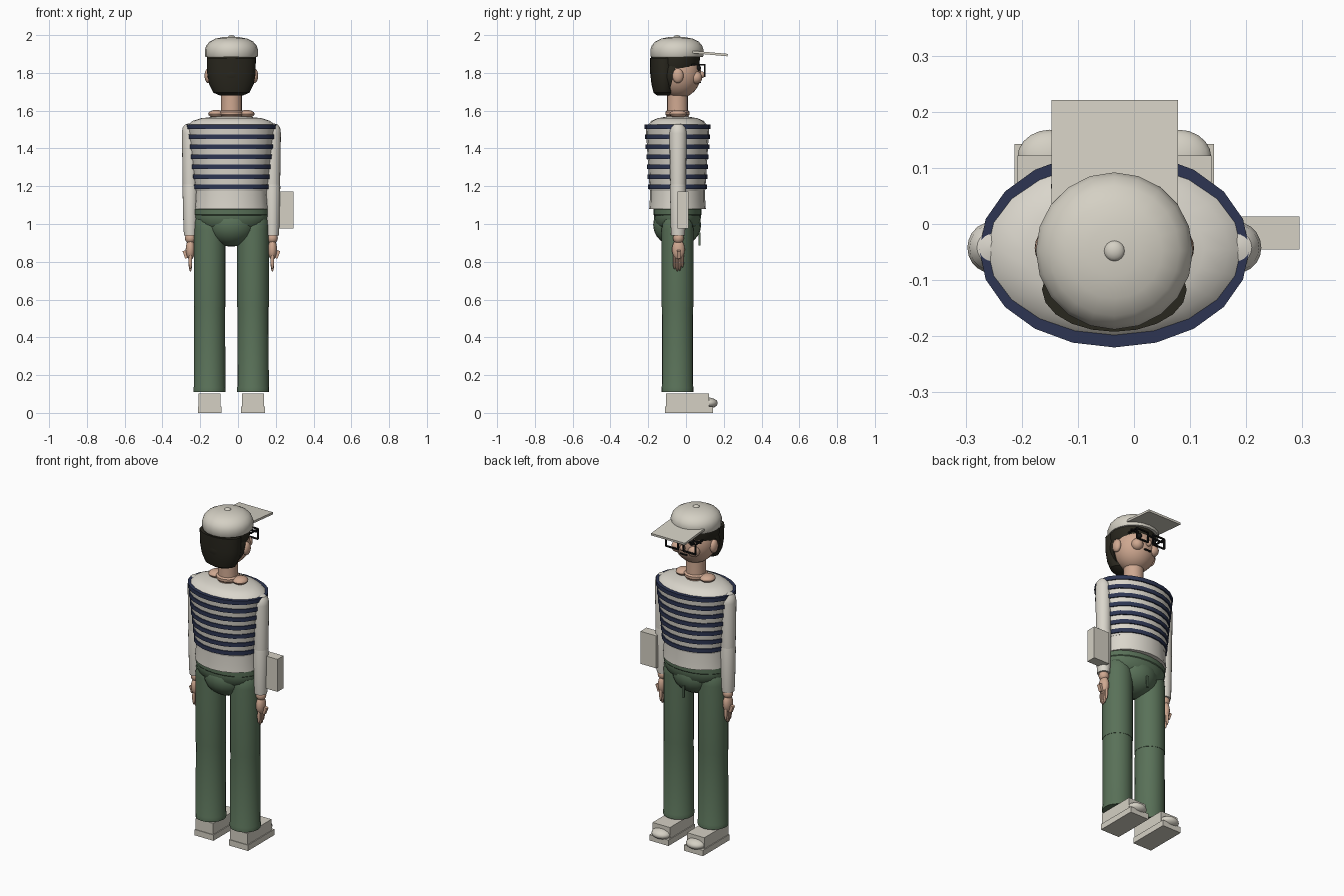
import bpy, bmesh, math
from mathutils import Matrix, Vector

CX, CY = -0.035, -0.045   # body axis


def mat(name, r, g, b):
    m = bpy.data.materials.new(name)
    m.diffuse_color = (r, g, b, 1)
    return m


CREAM = mat("cream", 0.66, 0.63, 0.55)
SHIRT = mat("shirt_white", 0.70, 0.67, 0.60)
NAVY = mat("navy", 0.026, 0.036, 0.085)
GREEN = mat("trouser_green", 0.10, 0.165, 0.098)
SKIN = mat("skin", 0.62, 0.39, 0.28)
HAIR = mat("dark_hair", 0.022, 0.020, 0.013)
BLACK = mat("black", 0.008, 0.008, 0.008)


def finish(bm, name, mats, smooth=True):
    bmesh.ops.recalc_face_normals(bm, faces=bm.faces)
    me = bpy.data.meshes.new(name)
    bm.to_mesh(me)
    bm.free()
    ob = bpy.data.objects.new(name, me)
    bpy.context.collection.objects.link(ob)
    for m in mats:
        me.materials.append(m)
    if smooth:
        bpy.ops.object.select_all(action='DESELECT')
        ob.select_set(True)
        bpy.context.view_layer.objects.active = ob
        bpy.ops.object.shade_smooth_by_angle(angle=math.radians(35))
    return ob


def lathe(name, profile, m, c=(CX, CY), n=20, rule=None):
    """Stack of ellipses (rx, ry, z), capped at both ends."""
    bm = bmesh.new()
    rings = []
    for rx, ry, z in profile:
        rings.append([bm.verts.new((c[0] + rx * math.cos(2 * math.pi * i / n),
                                    c[1] + ry * math.sin(2 * math.pi * i / n), z))
                      for i in range(n)])
    for k, (a, b) in enumerate(zip(rings, rings[1:])):
        for i in range(n):
            j = (i + 1) % n
            f = bm.faces.new((a[i], a[j], b[j], b[i]))
            if rule:
                f.material_index = rule(k)
    bm.faces.new(rings[0])
    bm.faces.new(rings[-1])
    return finish(bm, name, m if isinstance(m, list) else [m])


def ball(name, c, r, m, seg=20, rings=12, cut=None):
    bm = bmesh.new()
    bmesh.ops.create_uvsphere(bm, u_segments=seg, v_segments=rings, radius=1,
                              matrix=Matrix.Translation(c) @ Matrix.Diagonal((*r, 1)))
    if cut:   # keep the side behind each plane
        for co, no in cut:
            g = bm.verts[:] + bm.edges[:] + bm.faces[:]
            res = bmesh.ops.bisect_plane(bm, geom=g, plane_co=co, plane_no=no, clear_outer=True)
            edges = [e for e in res['geom_cut'] if isinstance(e, bmesh.types.BMEdge)]
            bmesh.ops.holes_fill(bm, edges=edges)
    return finish(bm, name, [m])


def box(name, lo, hi, m, tilt=0, tilt_y=0):
    lo, hi = Vector(lo), Vector(hi)
    bm = bmesh.new()
    bmesh.ops.create_cube(bm, size=1, matrix=Matrix.Translation((lo + hi) / 2)
                          @ Matrix.Rotation(tilt, 4, 'X') @ Matrix.Rotation(tilt_y, 4, 'Y')
                          @ Matrix.Diagonal((*(hi - lo), 1)))
    return finish(bm, name, [m], False)


# striped shirt: raised navy bands alternate with white ones
prof, flags = [(0.192, 0.146, 1.175)], []
for i in range(7):
    z = 1.186 + i * 0.053
    h = 0.024
    t = i / 6
    rx, ry = 0.203 + 0.037 * t, 0.155 + 0.02 * t
    prof += [(rx - 0.007, ry - 0.007, z), (rx, ry, z), (rx + 0.001, ry, z + h)]
    flags += [0, 1, 1]
    if i < 6:
        prof.append((rx - 0.006, ry - 0.006, z + h))
        flags.append(1)
# flat navy shoulder rim, then white shoulder dome
prof += [(0.226, 0.153, 1.528), (0.205, 0.138, 1.546), (0.16, 0.105, 1.56),
         (0.09, 0.06, 1.568), (0.01, 0.01, 1.57)]
flags += [1, 0, 0, 0, 0]
lathe("striped_shirt", prof, [SHIRT, NAVY], rule=lambda k: flags[k])
lathe("shirt_hem", [(0.197, 0.15, 1.08), (0.193, 0.147, 1.12), (0.19, 0.146, 1.185)], SHIRT)

# trousers
lathe("waist", [(0.16, 0.10, 0.98), (0.185, 0.118, 1.0), (0.197, 0.125, 1.04), (0.19, 0.122, 1.09)], GREEN)
ball("pelvis", (CX, CY - 0.002, 0.995), (0.135, 0.127, 0.115), GREEN)
lathe("belt", [(0.19, 0.12, 1.04), (0.199, 0.128, 1.05), (0.199, 0.128, 1.078), (0.19, 0.12, 1.082)], GREEN)
box("fly_flap", (CX - 0.006, 0.066, 0.885), (CX + 0.006, 0.078, 0.955), GREEN)

for s, side in ((-1, "left"), (1, "right")):
    lx, ax = CX + s * 0.115, CX + s * 0.217
    # legs
    lathe(side + "_thigh", [(0.084, 0.084, 0.56), (0.084, 0.084, 0.97), (0.08, 0.08, 1.02),
                            (0.06, 0.06, 1.05)], GREEN, (lx, CY))
    lathe(side + "_trouser_leg", [(0.085, 0.085, 0.11), (0.085, 0.085, 0.135), (0.083, 0.083, 0.14),
                                  (0.082, 0.082, 0.565)], GREEN, (lx, CY))
    # shoes
    box(side + "_sole", (lx - 0.063, -0.11, 0), (lx + 0.063, 0.143, 0.035), CREAM)
    box(side + "_shoe", (lx - 0.058, -0.106, 0.03), (lx + 0.058, 0.122, 0.102), CREAM)
    ball(side + "_toe_cap", (lx, 0.118, 0.052), (0.058, 0.05, 0.029), CREAM)
    # sleeves
    lathe(side + "_upper_sleeve", [(0.041, 0.041, 1.21), (0.045, 0.046, 1.48), (0.041, 0.041, 1.51),
                                   (0.028, 0.028, 1.527), (0.01, 0.01, 1.532)], SHIRT, (ax, CY + 0.003))
    lathe(side + "_lower_sleeve", [(0.034, 0.036, 0.94), (0.037, 0.039, 0.985),
                                   (0.042, 0.043, 1.2), (0.038, 0.038, 1.225)], SHIRT, (ax, CY + 0.003))
    # hand with fingers and thumb
    hy = CY + 0.005
    ball(side + "_wrist", (ax, hy, 0.925), (0.029, 0.029, 0.03), SKIN, 16, 8)
    ball(side + "_palm", (ax, hy, 0.865), (0.025, 0.034, 0.055), SKIN, 16, 10)
    for i in range(4):
        drop = (0.012, 0, 0.004, 0.02)[i]
        ball(f"{side}_finger_{i + 1}", (ax, hy + (i - 1.5) * 0.014, 0.792 + drop),
             (0.010, 0.009, 0.044), SKIN, 10, 8)
    box(side + "_thumb", (ax + s * 0.026 - 0.009, hy - 0.008, 0.818),
        (ax + s * 0.026 + 0.009, hy + 0.012, 0.86), SKIN, tilt_y=s * 0.35)
    # collarbone, ear, cheek
    ball(side + "_collarbone", (CX + s * 0.08, CY + 0.003, 1.583), (0.043, 0.046, 0.021), SKIN, 16, 8)
    ball(side + "_ear", (CX + s * 0.122, -0.043, 1.785), (0.02, 0.03, 0.039), SKIN, 16, 10)
    ball(side + "_cheek", (CX + s * 0.055, 0.052, 1.775), (0.034, 0.034, 0.034), SKIN, 16, 10)
    ball(side + "_eye", (CX + s * 0.05, 0.066, 1.825), (0.014, 0.014, 0.014), BLACK, 12, 8)
    # glasses: square rim and temple arm
    gx, b = CX + s * 0.058, 0.004
    for k, z in (("top", 1.843), ("bottom", 1.782)):
        box(f"{side}_rim_{k}", (gx - 0.042, 0.095, z - b), (gx + 0.042, 0.103, z + b), BLACK)
    for k, x in (("inner", gx - s * 0.04), ("outer", gx + s * 0.04)):
        box(f"{side}_rim_{k}", (x - b, 0.095, 1.782), (x + b, 0.103, 1.843), BLACK)
    tx = CX + s * 0.113
    box(side + "_hinge", (min(tx, gx), 0.063, 1.838), (max(tx, gx), 0.071, 1.848), BLACK)
    box(side + "_temple", (gx + s * 0.04 - b, 0.03, 1.838), (gx + s * 0.04 + b, 0.1, 1.846), BLACK)
box("glasses_bridge", (CX - 0.02, 0.095, 1.82), (CX + 0.02, 0.103, 1.828), BLACK)

# neck and head
lathe("neck", [(0.058, 0.058, 1.56), (0.055, 0.055, 1.6), (0.055, 0.055, 1.72)], SKIN)
lathe("neck_ring", [(0.055, 0.055, 1.57), (0.066, 0.064, 1.58), (0.066, 0.064, 1.594),
                    (0.055, 0.055, 1.602)], SKIN)
ball("head", (CX, -0.04, 1.795), (0.12, 0.12, 0.13), SKIN, 24, 16)
ball("nose", (CX, 0.082, 1.79), (0.016, 0.018, 0.018), SKIN, 12, 8)
box("mouth", (CX - 0.022, 0.068, 1.746), (CX + 0.022, 0.08, 1.752), BLACK)

# hair: back mass behind the ears, plus a band under the cap
ball("hair_back", (CX, -0.062, 1.80), (0.129, 0.128, 0.122), HAIR, 24, 16,
     [((CX, -0.075, 1.75), (0, 1, -0.25))])
lathe("hair_band", [(0.121, 0.118, 1.825), (0.129, 0.128, 1.85), (0.13, 0.13, 1.892)], HAIR,
      (CX, -0.056))
lathe("hair_nape", [(0.06, 0.035, 1.68), (0.095, 0.055, 1.695), (0.118, 0.066, 1.74),
                    (0.128, 0.072, 1.80), (0.129, 0.075, 1.88)], HAIR, (CX, -0.117))

# cap with band, dome, button and tilted peak
lathe("cap", [(0.137, 0.137, 1.885), (0.14, 0.14, 1.89), (0.14, 0.14, 1.925), (0.133, 0.133, 1.945),
              (0.116, 0.116, 1.965), (0.085, 0.085, 1.981), (0.045, 0.045, 1.989),
              (0.01, 0.01, 1.991)], CREAM, (CX, -0.048))
ball("cap_button", (CX, -0.048, 1.988), (0.019, 0.019, 0.012), CREAM, 16, 8)
box("cap_peak", (-0.147, 0.035, 1.896), (0.078, 0.221, 1.909), CREAM, tilt=-0.09)

# box carried against the right forearm
box("carried_case", (0.19, -0.045, 0.976), (0.295, 0.013, 1.172), CREAM)
